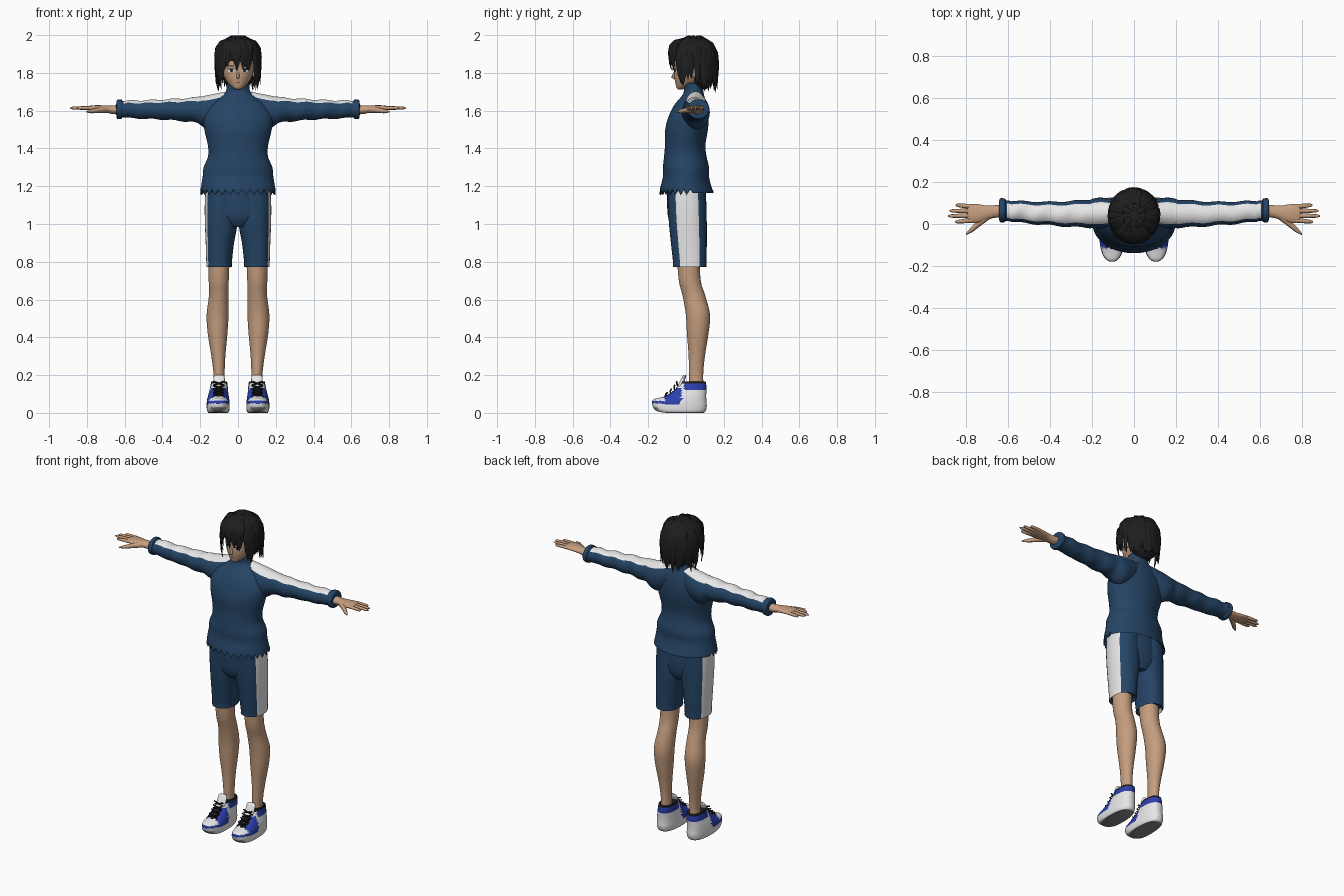
import bpy, bmesh, random
from math import sin, cos, pi, atan2
from mathutils import Vector, Matrix
from mathutils.bvhtree import BVHTree

random.seed(4)
if "Cube" in bpy.data.objects:
    bpy.data.objects.remove(bpy.data.objects["Cube"])


def material(name, *rgb):
    m = bpy.data.materials.new(name)
    m.use_nodes = True
    m.diffuse_color = (*rgb, 1)
    m.node_tree.nodes["Principled BSDF"].inputs["Base Color"].default_value = (*rgb, 1)
    return m


navy = material("navy cloth", .018, .058, .13)
white = material("white cloth", .8, .8, .8)
skin = material("skin", .56, .34, .21)
hair_black = material("hair black", .013, .013, .014)
blue = material("shoe blue", .025, .05, .42)
lace_black = material("lace black", .012, .012, .014)
grey = material("sole grey", .25, .25, .25)
lip = material("lip brown", .22, .09, .06)


def finish(name, bm, mats, mirror=False, angle=50):
    bmesh.ops.recalc_face_normals(bm, faces=bm.faces)
    me = bpy.data.meshes.new(name)
    bm.to_mesh(me)
    bm.free()
    ob = bpy.data.objects.new(name, me)
    bpy.context.collection.objects.link(ob)
    for m in mats:
        me.materials.append(m)
    bpy.ops.object.select_all(action="DESELECT")
    ob.select_set(True)
    bpy.context.view_layer.objects.active = ob
    bpy.ops.object.shade_smooth_by_angle(angle=angle * pi / 180)
    if mirror:
        ob.modifiers.new("mirror", "MIRROR").use_mirror_merge = False
    return ob


def smooth_stations(st, steps):
    out = []
    for i in range(len(st) - 1):
        p = [Vector(st[min(max(k, 0), len(st) - 1)]) for k in range(i - 1, i + 3)]
        for s in range(steps):
            t = s / steps
            out.append(.5 * (2 * p[1] + (p[2] - p[0]) * t
                             + (2 * p[0] - 5 * p[1] + 4 * p[2] - p[3]) * t ** 2
                             + (3 * p[1] - p[0] - 3 * p[2] + p[3]) * t ** 3))
    return out + [Vector(st[-1])]


def loft(bm, stations, axis="z", n=32, steps=4, power=2, rule=None, shape=None):
    """Skin rings: (position, centre, centre, radius, radius) along an axis."""
    rings = []
    for h, c1, c2, r1, r2 in smooth_stations(stations, steps):
        ring = []
        for k in range(n):
            a = 2 * pi * k / n
            u, v = [abs(f) ** (2 / power) * (1 if f > 0 else -1) for f in (cos(a), sin(a))]
            u, v = c1 + r1 * u, c2 + r2 * v
            co = Vector((u, v, h) if axis == "z" else (h, u, v))
            ring.append(bm.verts.new(shape(co, k) if shape else co))
        rings.append(ring)
    for lo, hi in zip(rings, rings[1:]):
        for k in range(n):
            f = bm.faces.new((lo[k], lo[(k + 1) % n], hi[(k + 1) % n], hi[k]))
            if rule:
                f.material_index = rule(2 * pi * (k + .5) / n, f.calc_center_median())
    for ring in (rings[0], rings[-1]):
        f = bm.faces.new(ring)
        if rule:
            f.material_index = rule(-1, f.calc_center_median())


def tube(bm, pts, radii, side, flat=1, n=8):
    """Tapered tube through points; side is the direction of its width."""
    rings = []
    for i, p in enumerate(pts):
        d = (pts[min(i + 1, len(pts) - 1)] - pts[max(i - 1, 0)]).normalized()
        up = d.cross(side).normalized()
        s = up.cross(d)
        rings.append([bm.verts.new(p + radii[i] * (s * cos(2 * pi * k / n) + up * flat * sin(2 * pi * k / n)))
                      for k in range(n)])
    for lo, hi in zip(rings, rings[1:]):
        for k in range(n):
            bm.faces.new((lo[k], lo[(k + 1) % n], hi[(k + 1) % n], hi[k]))
    bm.faces.new(rings[0])
    bm.faces.new(rings[-1])


def ball(bm, loc, size):
    m = Matrix.Translation(loc) @ Matrix.Diagonal((*size, 1))
    return bmesh.ops.create_uvsphere(bm, u_segments=28, v_segments=18, radius=1, matrix=m)


# Jacket body with a jagged front hem and stand-up collar
def jag(co, k):
    if co.z < 1.18 and co.y < .03:
        co.z += .018 if k % 2 else -.012
    return co


bm = bmesh.new()
loft(bm, [(1.2, 0, 0, .17, .11), (1.165, 0, .004, .197, .142), (1.2, 0, 0, .195, .134),
          (1.25, 0, 0, .187, .122), (1.3, 0, 0, .182, .122), (1.36, 0, -.004, .158, .112),
          (1.42, 0, -.004, .16, .107), (1.5, 0, .003, .178, .113), (1.57, 0, .014, .183, .106),
          (1.63, 0, .025, .15, .087), (1.67, 0, .035, .1, .064), (1.7, 0, .04, .065, .052),
          (1.745, 0, .036, .058, .05), (1.735, 0, .036, .045, .04)], n=56, shape=jag)
finish("jacket_body", bm, [navy])


# Sleeves with soft creases, a cuff and a white stripe along the top
def crease(co, k):
    if .2 < co.x < .59:
        co.z += .003 * sin(co.x * 55 + co.y * 30)
        co.y += .003 * sin(co.x * 48 + 1)
    return co


bm = bmesh.new()
loft(bm, [(.04, .05, 1.63, .05, .075), (.1, .052, 1.606, .065, .088), (.16, .052, 1.592, .074, .09),
          (.22, .05, 1.603, .067, .068), (.3, .048, 1.605, .062, .06), (.4, .05, 1.606, .056, .053),
          (.5, .055, 1.606, .053, .049), (.57, .06, 1.607, .05, .047), (.61, .064, 1.608, .049, .044),
          (.617, .065, 1.608, .056, .051), (.64, .066, 1.607, .056, .05), (.645, .066, 1.607, .03, .026)],
     axis="x", steps=6, shape=crease,
     rule=lambda a, c: int(abs(a - pi / 2) < .78 and c.x < .605))
finish("sleeves", bm, [navy, white], True)

# Shorts: seat plus two legs with side stripes
bm = bmesh.new()
loft(bm, [(.985, 0, .008, .06, .075), (1.03, 0, .005, .14, .098), (1.1, 0, .004, .162, .104),
          (1.21, 0, 0, .16, .1)], n=40)
finish("shorts_seat", bm, [navy])
bm = bmesh.new()
loft(bm, [(.79, .1, .02, .055, .07), (.772, .1, .02, .067, .088), (.8, .1, .02, .068, .089),
          (.9, .096, .015, .075, .095), (1, .089, .01, .086, .1), (1.1, .088, .006, .088, .102),
          (1.2, .085, .003, .086, .1)], power=2.2,
     rule=lambda a, c: int(min(a, 2 * pi - a) < .5 and a > 0))
finish("shorts_legs", bm, [navy, white], True)

# Bare legs
bm = bmesh.new()
loft(bm, [(.12, .1, .055, .03, .04), (.2, .1, .053, .029, .038), (.3, .104, .057, .037, .043),
          (.42, .108, .062, .052, .057), (.52, .108, .063, .058, .064), (.62, .102, .042, .052, .06),
          (.7, .102, .02, .053, .058), (.82, .1, .012, .056, .06)])
finish("legs", bm, [skin], True)

# Hands with fingers and thumb
bm = bmesh.new()
loft(bm, [(.6, .062, 1.606, .034, .027), (.66, .06, 1.605, .03, .023), (.7, .054, 1.609, .034, .019),
          (.75, .05, 1.613, .045, .016), (.785, .051, 1.614, .043, .012), (.795, .051, 1.614, .035, .007)],
     axis="x", n=24)
for root, tip_y, tip_x in ((.018, .01, .855), (.04, .038, .889), (.062, .063, .88), (.083, .09, .852)):
    a, b = Vector((.77, root, 1.614)), Vector((tip_x, tip_y, 1.614))
    tube(bm, [a, a.lerp(b, .5), a.lerp(b, .9), b], [.0115, .0105, .008, .003], Vector((0, 1, 0)), .9)
tube(bm, [Vector(p) for p in ((.69, .045, 1.607), (.735, .008, 1.603), (.775, -.028, 1.597), (.802, -.05, 1.594))],
     [.018, .015, .011, .003], Vector((0, 0, 1)))
finish("hands", bm, [skin], True)


# High-top shoes with painted panels
def toe_spring(co, k):
    co.z += max(0, -.09 - co.y) ** 2 * 2.2
    return co


def shoe_panel(a, c):
    front = c.y < .03 and abs(c.x - .102) < .024
    if c.z < .004 or (c.z < .03 and c.y < -.15):
        return 2
    if c.z > .156 or (front and c.z > .088):
        return 3
    side_panel = -.115 < c.y < -.025 and .045 < c.z < .135 and not front
    collar = c.z > .122 and c.y > -.01
    toe_band = c.y < -.1 and .05 < c.z < .064
    return int(side_panel or collar or toe_band)


bm = bmesh.new()
loft(bm, [(0, .105, -.03, .052, .125), (.012, .105, -.034, .059, .139), (.035, .105, -.035, .061, .145),
          (.06, .105, -.03, .06, .138), (.09, .104, 0, .055, .107), (.12, .102, .022, .049, .086),
          (.15, .1, .034, .045, .073), (.166, .1, .037, .041, .065), (.16, .1, .04, .03, .045)],
     n=44, steps=5, power=2.4, shape=toe_spring, rule=shoe_panel)
finish("shoes", bm, [white, blue, grey, lace_black], True)
bm = bmesh.new()
loft(bm, [(.13, .101, -.04, .028, .012), (.165, .1, -.022, .03, .012), (.19, .1, -.01, .029, .01),
          (.2, .1, -.006, .02, .006)], n=20)
finish("shoe_tongues", bm, [white], True)

# Crossed laces
bm = bmesh.new()
rows = [Vector((.102, y, z)) for y, z in ((-.117, .09), (-.09, .108), (-.069, .126), (-.052, .146), (-.04, .166))]
for lo, hi in zip(rows, rows[1:]):
    for s in (-1, 1):
        w = Vector((.03 * s, .008, 0))
        tube(bm, [lo + w, lo.lerp(hi, .5) + Vector((0, -.003, 0)), hi - w], [.0045] * 3, Vector((0, 0, 1)), n=6)
finish("shoe_laces", bm, [lace_black], True)

# Head, neck, nose and ears
bm = bmesh.new()
loft(bm, [(1.712, 0, -.03, .01, .01), (1.722, 0, -.022, .028, .028), (1.75, 0, .005, .056, .062),
          (1.78, 0, .018, .073, .08), (1.82, 0, .027, .084, .09), (1.88, 0, .035, .092, .1),
          (1.94, 0, .04, .075, .085), (1.97, 0, .04, .03, .04)], n=36)
face = BVHTree.FromBMesh(bm)
loft(bm, [(1.66, 0, .045, .045, .045), (1.72, 0, .04, .042, .042), (1.78, 0, .035, .045, .045)], n=24)
tube(bm, [Vector(p) for p in ((0, -.052, 1.82), (0, -.064, 1.79), (0, -.071, 1.778), (0, -.058, 1.77))],
     [.005, .007, .008, .004], Vector((1, 0, 0)))
for s in (-1, 1):
    ball(bm, (.085 * s, .045, 1.805), (.012, .02, .03))
finish("head", bm, [skin])


# Thin facial plates laid on the face
def plate(name, x, z, rx, rz, mat, lift, mirror=True):
    bm = bmesh.new()
    ring = []
    for k in range(16):
        px, pz = x + rx * cos(k * pi / 8), z + rz * sin(k * pi / 8)
        hit = face.ray_cast(Vector((px, -1, pz)), Vector((0, 1, 0)))[0]
        ring.append(bm.verts.new(hit - Vector((0, lift, 0))))
    bm.faces.new(ring)
    finish(name, bm, [mat], mirror)


plate("eye_whites", .036, 1.812, .017, .009, white, .002)
plate("irises", .035, 1.812, .008, .009, hair_black, .003)
plate("eyelashes", .037, 1.821, .02, .003, hair_black, .004)
plate("eyebrows", .037, 1.836, .02, .003, hair_black, .003)
plate("mouth", 0, 1.749, .014, .002, lip, .002, False)

# Hair cap, open over the face, with a fuller nape
bm = bmesh.new()
ball(bm, (0, .04, 1.882), (.11, .121, .112))
bmesh.ops.delete(bm, geom=[f for f in bm.faces if f.calc_center_median().y < .03
                          and f.calc_center_median().z < 1.855], context="FACES")
ball(bm, (0, .085, 1.805), (.088, .065, .095))
finish("hair_cap", bm, [hair_black])

# Hair locks in two layers, short over the brow and long at the sides and back
bm = bmesh.new()
for layer, count in enumerate((30, 34)):
    for i in range(count):
        a = 2 * pi * (i + .5 * layer) / count + random.uniform(-.06, .06)
        off = abs(atan2(sin(a), cos(a)))
        end = 1.82 if off < .75 else 1.725 if off < 1.25 else 1.775 if off < 1.7 else 1.705
        end += random.uniform(-.015, .025) + .02 * layer
        out = Vector((.115 * sin(a), -.124 * cos(a), 0))
        side = Vector((cos(a), sin(a), 0))
        sway = random.uniform(-.015, .015)
        pts = []
        for r, t in ((.45, 0), (.78, .1), (.97, .3), (1.02, .55), (1, .8), (.95 + random.uniform(-.06, .08), 1)):
            z = 1.982 + (end - 1.982) * t
            pts.append(Vector((0, .04, z)) + out * (r + .02 * layer) + side * sway * t * t)
        tube(bm, pts, [.008, .016, .019, .018, .012, .001], side, .4, n=6)
# Crown tufts
for i in range(9):
    a = i * 2 * pi / 9
    d = Vector((sin(a), -cos(a), 0))
    base = Vector((0, .045, 1.985))
    tube(bm, [base, base + d * .035 + Vector((0, 0, .008)), base + d * .085 - Vector((0, 0, .014))],
         [.006, .014, .001], Vector((cos(a), sin(a), 0)), .4, n=6)
finish("hair_locks", bm, [hair_black])
